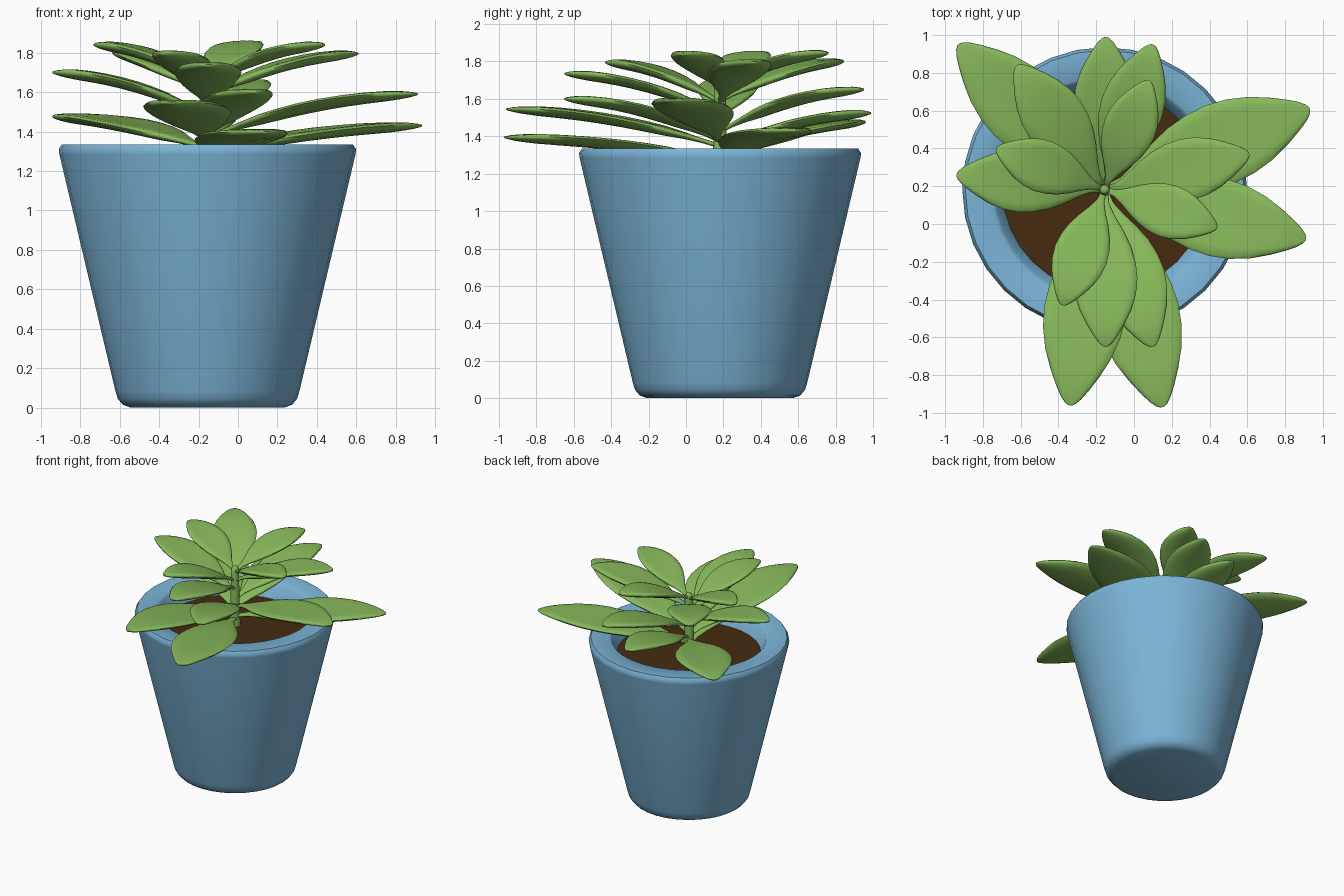
import bpy, math
from mathutils import Vector

if "Cube" in bpy.data.objects:
    bpy.data.objects.remove(bpy.data.objects["Cube"])

CX, CY = -0.155, 0.182


def material(name, rgb):
    m = bpy.data.materials.new(name)
    m.diffuse_color = (*rgb, 1)
    m.use_nodes = True
    m.node_tree.nodes["Principled BSDF"].inputs["Base Color"].default_value = m.diffuse_color
    return m


BLUE = material("pot blue", (0.20, 0.46, 0.68))
GREEN = material("leaf green", (0.245, 0.49, 0.105))
BROWN = material("soil brown", (0.062, 0.024, 0.005))


def make(name, rings, mat, angle):
    """Skin a list of equal point rings and cap both ends."""
    n = len(rings[0])
    verts = [p for r in rings for p in r]
    faces = [tuple(reversed(range(n))), tuple(range(len(verts) - n, len(verts)))]
    for k in range(len(rings) - 1):
        for i in range(n):
            j = (i + 1) % n
            faces.append((k * n + i, k * n + j, (k + 1) * n + j, (k + 1) * n + i))
    me = bpy.data.meshes.new(name)
    me.from_pydata(verts, [], faces)
    me.materials.append(mat)
    ob = bpy.data.objects.new(name, me)
    bpy.context.collection.objects.link(ob)
    bpy.ops.object.select_all(action='DESELECT')
    ob.select_set(True)
    bpy.context.view_layer.objects.active = ob
    bpy.ops.object.shade_smooth_by_angle(angle=math.radians(angle))
    return ob


def lathe(name, profile, mat, n=32, angle=50):
    rings = [[(CX + r * math.cos(2 * math.pi * i / n),
               CY + r * math.sin(2 * math.pi * i / n), z) for i in range(n)]
             for r, z in profile]
    return make(name, rings, mat, angle)


def interp(table, x):
    for (x0, y0), (x1, y1) in zip(table, table[1:]):
        if x <= x1:
            return y0 + (y1 - y0) * (x - x0) / (x1 - x0)
    return table[-1][1]


# Pot, soil and stem
lathe("pot", [(0.39, 0), (0.43, 0.015), (0.455, 0.045), (0.467, 0.085),
              (0.751, 1.285), (0.754, 1.31), (0.738, 1.335),
              (0.60, 1.335), (0.58, 1.32), (0.53, 1.17)], BLUE)
lathe("soil", [(0.53, 1.18), (0.54, 1.21)], BROWN)
lathe("stem", [(0.042, 1.19), (0.035, 1.4), (0.03, 1.64), (0.024, 1.69), (0.01, 1.70)],
      GREEN, 12, 60)

# Leaves: tip x, tip y, tip height, lowest to highest
TIPS = [(0.15, -0.97, 1.395), (0.93, 0.61, 1.43), (-0.93, 0.95, 1.475),
        (-0.15, 0.99, 1.525), (-0.34, -0.96, 1.545), (0.91, -0.08, 1.59),
        (0.10, -0.65, 1.60), (0.10, 0.95, 1.65), (-0.94, 0.26, 1.70),
        (-0.15, -0.65, 1.735), (0.61, 0.37, 1.795), (-0.62, 0.84, 1.80),
        (-0.38, -0.43, 1.795), (0.44, -0.02, 1.84), (-0.73, 0.40, 1.84),
        (0.08, 0.76, 1.845)]
BASES = [(1.39, 1.27), (1.6, 1.38), (1.79, 1.58), (1.85, 1.67)]
OUTLINE = [(0, 0.10), (0.08, 0.14), (0.16, 0.32), (0.26, 0.60), (0.36, 0.82),
           (0.46, 0.95), (0.56, 1.0), (0.66, 0.95), (0.76, 0.81), (0.85, 0.60),
           (0.92, 0.40), (0.965, 0.25), (0.99, 0.13), (1, 0.04)]


def leaf(name, tx, ty, tz):
    d = Vector((tx - CX, ty - CY, 0))
    length = d.length
    d.normalize()
    side = Vector((-d.y, d.x, 0))
    half = (0.10 + 0.29 * length) / 2
    zb = interp(BASES, tz)
    rings, n = [], 16
    for t, f in OUTLINE:
        w = half * f
        thick = 0.027 * min(1, 0.35 + f)
        if t > 0.95:
            thick *= 0.45 + 0.55 * (1 - t) / 0.05
        c = Vector((CX, CY, zb)) + d * (0.01 + t * (length - 0.01))
        c.z += (tz - zb) * (1 - (1 - t) ** 1.9)
        ring = []
        for i in range(n):
            a = 2 * math.pi * i / n
            u, s = math.cos(a), math.sin(a)
            v = math.copysign(abs(s) ** 0.75, s)
            ring.append(c + side * (w * u) + Vector((0, 0, thick * v + 0.018 * f * (u * u - 0.5))))
        rings.append(ring)
    # sections run side -> up, so reverse for outward normals
    make(name, [list(r) for r in rings], GREEN, 70)


for k, tip in enumerate(TIPS):
    leaf(f"leaf_{k + 1:02d}", *tip)
